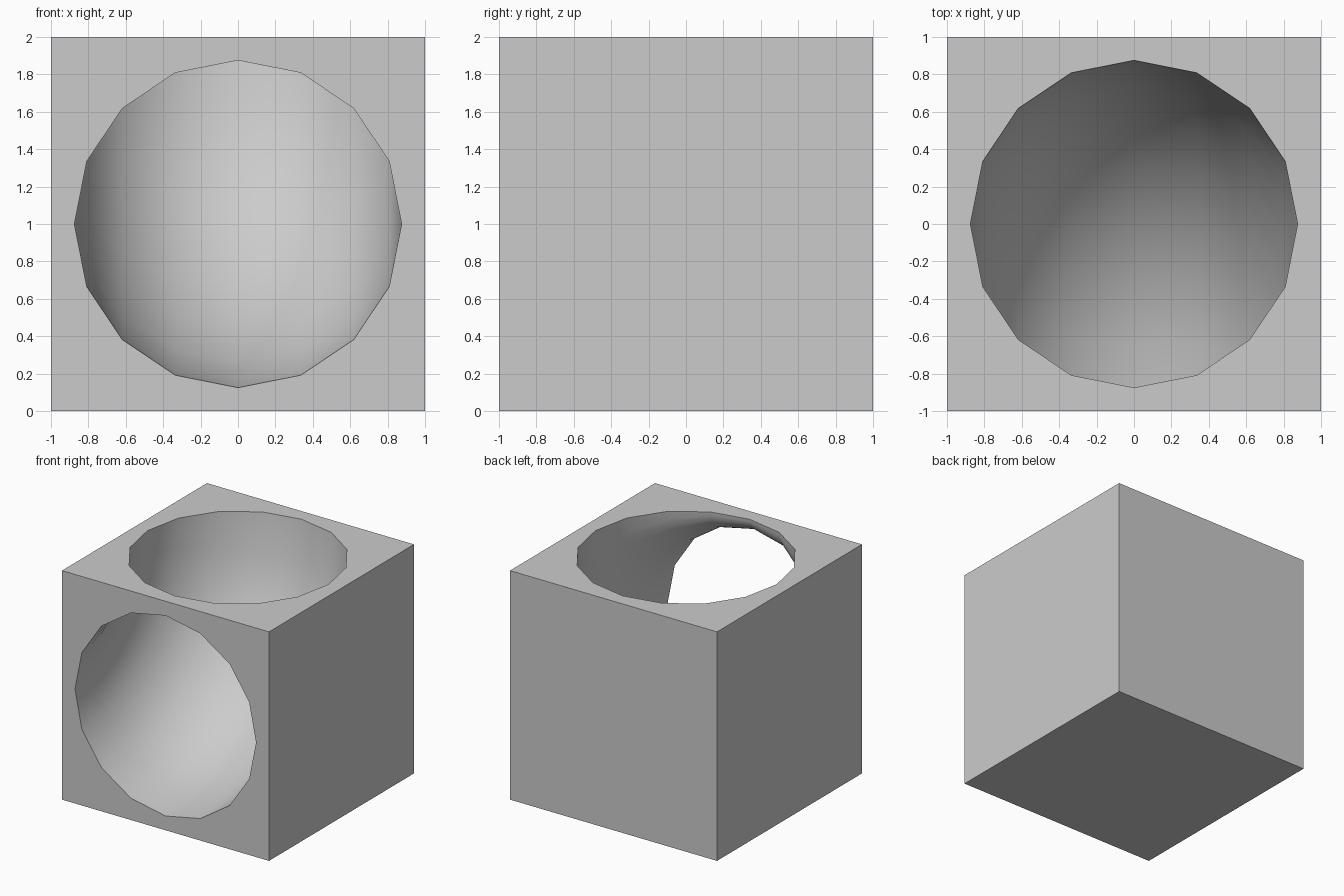
import bpy, bmesh
from math import radians
from mathutils import Matrix, Vector

if "Cube" in bpy.data.objects:
    bpy.data.objects.remove(bpy.data.objects["Cube"])

SIDES, BEND_STEPS, RADIUS = 16, 8, 0.875
bm = bmesh.new()

# Curved duct: circle on the front face swept a quarter turn to the top face
ring = bmesh.ops.create_circle(
    bm, segments=SIDES, radius=RADIUS,
    matrix=Matrix.Translation((0, -1, 1)) @ Matrix.Rotation(radians(90), 4, 'X'))
front_rim = list({e for v in ring["verts"] for e in v.link_edges})
swept = bmesh.ops.spin(bm, geom=ring["verts"] + front_rim, cent=(0, -1, 2),
                       axis=(1, 0, 0), angle=radians(90), steps=BEND_STEPS)
top_rim = [g for g in swept["geom_last"] if isinstance(g, bmesh.types.BMEdge)]

# Cube corners
corner = {(x, y, z): bm.verts.new((x, y, z))
          for x in (-1, 1) for y in (-1, 1) for z in (0, 2)}


def quad(*keys):
    return [corner[k] for k in keys]


def edge(a, b):
    return bm.edges.get((a, b)) or bm.edges.new((a, b))


# Plain sides: left, right, back, bottom
for x in (-1, 1):
    bm.faces.new(quad((x, -1, 0), (x, 1, 0), (x, 1, 2), (x, -1, 2)))
bm.faces.new(quad((-1, 1, 0), (1, 1, 0), (1, 1, 2), (-1, 1, 2)))
bm.faces.new(quad((-1, -1, 0), (1, -1, 0), (1, 1, 0), (-1, 1, 0)))

# Pierced sides: front and top, filled between square and rim
front = quad((-1, -1, 0), (1, -1, 0), (1, -1, 2), (-1, -1, 2))
top = quad((-1, -1, 2), (1, -1, 2), (1, 1, 2), (-1, 1, 2))
for square, rim, normal in ((front, front_rim, (0, -1, 0)), (top, top_rim, (0, 0, 1))):
    border = [edge(square[i], square[(i + 1) % 4]) for i in range(4)]
    bmesh.ops.triangle_fill(bm, edges=border + rim, use_beauty=True,
                            normal=Vector(normal))

bmesh.ops.recalc_face_normals(bm, faces=bm.faces)
mesh = bpy.data.meshes.new("elbow_duct_block")
bm.to_mesh(mesh)
bm.free()

block = bpy.data.objects.new("elbow_duct_block", mesh)
bpy.context.collection.objects.link(block)
bpy.context.view_layer.objects.active = block
block.select_set(True)
bpy.ops.object.shade_smooth_by_angle(angle=radians(40))
